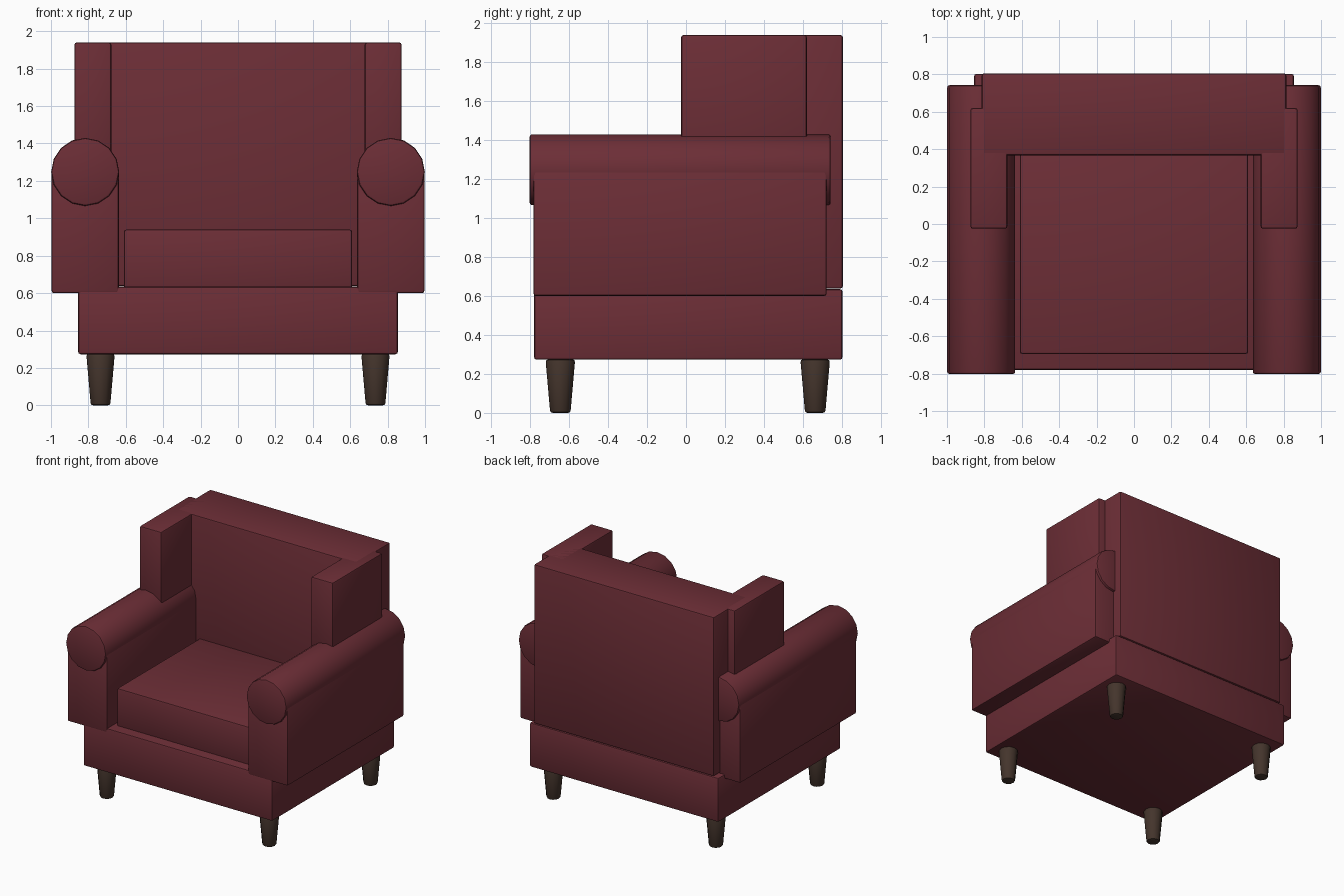
import bpy, math

if "Cube" in bpy.data.objects:
    bpy.data.objects.remove(bpy.data.objects["Cube"])


def material(name, rgb):
    m = bpy.data.materials.new(name)
    m.diffuse_color = (*rgb, 1)
    m.use_nodes = True
    m.node_tree.nodes["Principled BSDF"].inputs["Base Color"].default_value = m.diffuse_color
    return m


FABRIC = material("burgundy fabric", (0.15, 0.027, 0.037))
WOOD = material("dark wood", (0.058, 0.035, 0.025))


def finish(name, mat, bevel):
    """Name, colour and soften the edges of the active object."""
    ob = bpy.context.object
    ob.name = name
    ob.data.materials.append(mat)
    mod = ob.modifiers.new("soft edges", 'BEVEL')
    mod.width, mod.segments = bevel, 2
    mod.limit_method, mod.angle_limit = 'ANGLE', math.radians(40)
    bpy.ops.object.modifier_apply(modifier=mod.name)
    bpy.ops.object.shade_smooth_by_angle(angle=math.radians(30))
    return ob


def box(name, x, y, z, bevel=0.013):
    """Bevelled box from (min, max) ranges."""
    mid = [(r[0] + r[1]) / 2 for r in (x, y, z)]
    bpy.ops.mesh.primitive_cube_add(size=1, location=mid)
    bpy.context.object.scale = [r[1] - r[0] for r in (x, y, z)]
    bpy.ops.object.transform_apply(location=False, rotation=False, scale=True)
    return finish(name, FABRIC, bevel)


# Body: base, seat cushion and backrest
box("base", (-0.855, 0.855), (-0.78, 0.803), (0.273, 0.635))
box("seat_cushion", (-0.61, 0.61), (-0.695, 0.38), (0.62, 0.94))
box("backrest", (-0.815, 0.815), (0.367, 0.805), (0.638, 1.94))

for side, s in (("left", -1), ("right", 1)):
    def span(a, b):
        return tuple(sorted((s * a, s * b)))

    # Arm panel, rolled arm top and wing
    box(side + "_arm", span(0.637, 0.997), (-0.783, 0.722), (0.6, 1.245))
    bpy.ops.mesh.primitive_cylinder_add(
        vertices=16, radius=0.182, depth=1.545,
        location=(s * 0.817, -0.03, 1.248), rotation=(math.pi / 2, 0, 0))
    finish(side + "_arm_roll", FABRIC, 0.013)
    box(side + "_wing", span(0.677, 0.875), (-0.025, 0.62), (1.25, 1.94))

    # Tapered legs
    for end, y in (("front", -0.645), ("back", 0.663)):
        bpy.ops.mesh.primitive_cone_add(
            vertices=12, radius1=0.052, radius2=0.076, depth=0.274,
            location=(s * 0.735, y, 0.137))
        finish(f"{end}_{side}_leg", WOOD, 0.012)
